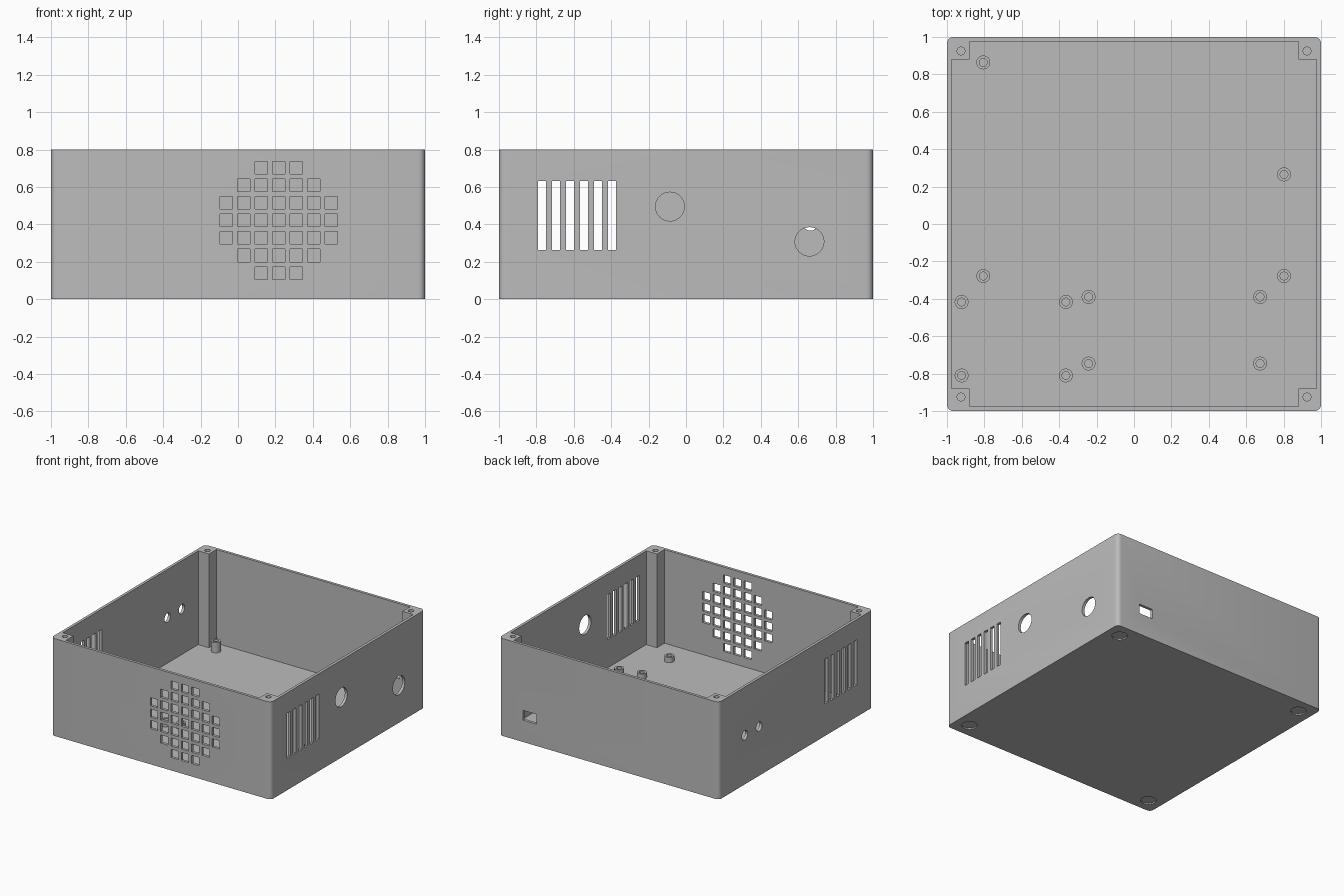
import bpy, bmesh, math
from mathutils import Matrix, Vector

cube = bpy.data.objects.get("Cube")
if cube:
    bpy.data.objects.remove(cube, do_unlink=True)

H = 0.8          # overall height
INNER = 0.977    # inner face of the walls
POST = 0.88      # inner face of the corner posts
FLOOR = 0.03     # floor thickness

grey = bpy.data.materials.new("plain grey")
grey.use_nodes = True
grey.diffuse_color = (0.5, 0.5, 0.5, 1)
grey.node_tree.nodes["Principled BSDF"].inputs["Base Color"].default_value = (0.5, 0.5, 0.5, 1)


def make(name, bm):
    bmesh.ops.recalc_face_normals(bm, faces=bm.faces)
    mesh = bpy.data.meshes.new(name)
    bm.to_mesh(mesh)
    bm.free()
    mesh.materials.append(grey)
    ob = bpy.data.objects.new(name, mesh)
    bpy.context.collection.objects.link(ob)
    return ob


def add_box(bm, centre, size):
    m = Matrix.Translation(centre) @ Matrix.Diagonal((*size, 1))
    return bmesh.ops.create_cube(bm, size=1, matrix=m)["verts"]


def add_cylinder(bm, centre, radius, depth, axis="Z", sides=32):
    turn = Matrix.Rotation(math.pi / 2, 4, "Y") if axis == "X" else Matrix()
    bmesh.ops.create_cone(bm, cap_ends=True, segments=sides, radius1=radius, radius2=radius,
                          depth=depth, matrix=Matrix.Translation(centre) @ turn)


def smooth(ob):
    bpy.ops.object.select_all(action="DESELECT")
    ob.select_set(True)
    bpy.context.view_layer.objects.active = ob
    bpy.ops.object.shade_smooth_by_angle(angle=math.radians(35))


# Outer block with rounded vertical corners
bm = bmesh.new()
add_box(bm, (0, 0, H / 2), (2, 2, H))
uprights = [e for e in bm.edges if abs(e.verts[0].co.z - e.verts[1].co.z) > 0.1]
bmesh.ops.bevel(bm, geom=uprights, offset=0.035, segments=6, profile=0.5, affect="EDGES")
case = make("case", bm)

# Cavity: a square with its corners left standing as posts
bm = bmesh.new()
outline = []
for quarter in range(4):
    spin = Matrix.Rotation(quarter * math.pi / 2, 3, "Z")
    for x, y in ((INNER, -POST), (INNER, POST), (POST, POST)):
        outline.append(bm.verts.new(spin @ Vector((x, y, FLOOR))))
base = bm.faces.new(outline)
top = bmesh.ops.extrude_face_region(bm, geom=[base])["geom"]
bmesh.ops.translate(bm, vec=(0, 0, H), verts=[v for v in top if isinstance(v, bmesh.types.BMVert)])
cavity = make("cavity_cutter", bm)

bm = bmesh.new()
# Square vent holes in the front, in a rounded pattern
for row, half in enumerate((1, 2, 3, 3, 3, 2, 1)):
    for col in range(-half, half + 1):
        add_box(bm, (0.218 + col * 0.0937, -1, 0.421 + (row - 3) * 0.0937), (0.067, 0.1, 0.067))
# Upright vent slots in both sides
for side in (-1, 1):
    for i in range(6):
        add_box(bm, (side, -0.77 + i * 0.075, 0.447), (0.1, 0.043, 0.37))
# Large round holes on one side, small ones on the other
for y, z in ((-0.086, 0.495), (0.66, 0.308)):
    add_cylinder(bm, (1, y, z), 0.077, 0.1, "X", 48)
for y in (0.48, 0.665):
    add_cylinder(bm, (-1, y, 0.404), 0.038, 0.1, "X")
# Socket opening in the back
add_box(bm, (0.72, 1, 0.22), (0.126, 0.1, 0.08))
# Screw holes in the posts and round foot recesses underneath
for sx in (-1, 1):
    for sy in (-1, 1):
        add_cylinder(bm, (sx * 0.925, sy * 0.925, H), 0.021, 0.5, sides=16)
        add_cylinder(bm, (sx * 0.88, sy * 0.88, 0), 0.059, 0.02)
holes = make("hole_cutter", bm)

# Cut the block and keep the result
for cutter in (cavity, holes):
    cutter.hide_render = True
    mod = case.modifiers.new(cutter.name, "BOOLEAN")
    mod.operation = "DIFFERENCE"
    mod.solver = "EXACT"
    mod.object = cutter
bpy.context.view_layer.update()
cut = bpy.data.meshes.new_from_object(case.evaluated_get(bpy.context.evaluated_depsgraph_get()))
case.modifiers.clear()
case.data = cut
for cutter in (cavity, holes):
    bpy.data.objects.remove(cutter, do_unlink=True)
smooth(case)


# Hollow screw standoffs on the floor
def standoff(name, x, y, top):
    bm = bmesh.new()
    low = FLOOR - 0.005
    profile = [(0.037, low), (0.037, top), (0.021, top), (0.021, low)]
    verts = [bm.verts.new((r, 0, z)) for r, z in profile]
    edges = [bm.edges.new((verts[i], verts[(i + 1) % 4])) for i in range(4)]
    bmesh.ops.spin(bm, geom=verts + edges, cent=(0, 0, 0), axis=(0, 0, 1),
                   angle=math.tau, steps=24, use_duplicate=False)
    bmesh.ops.remove_doubles(bm, verts=bm.verts, dist=0.0005)
    ob = make(name, bm)
    ob.location = (x, y, 0)
    smooth(ob)


for x, y in ((-0.806, 0.864), (0.802, 0.265), (0.802, -0.278), (-0.806, -0.278)):
    standoff("tall_standoff", x, y, 0.115)
for xs, ys in (((0.674, -0.243), (-0.39, -0.746)), ((-0.364, -0.922), (-0.417, -0.81))):
    for x in xs:
        for y in ys:
            standoff("short_standoff", x, y, 0.073)
